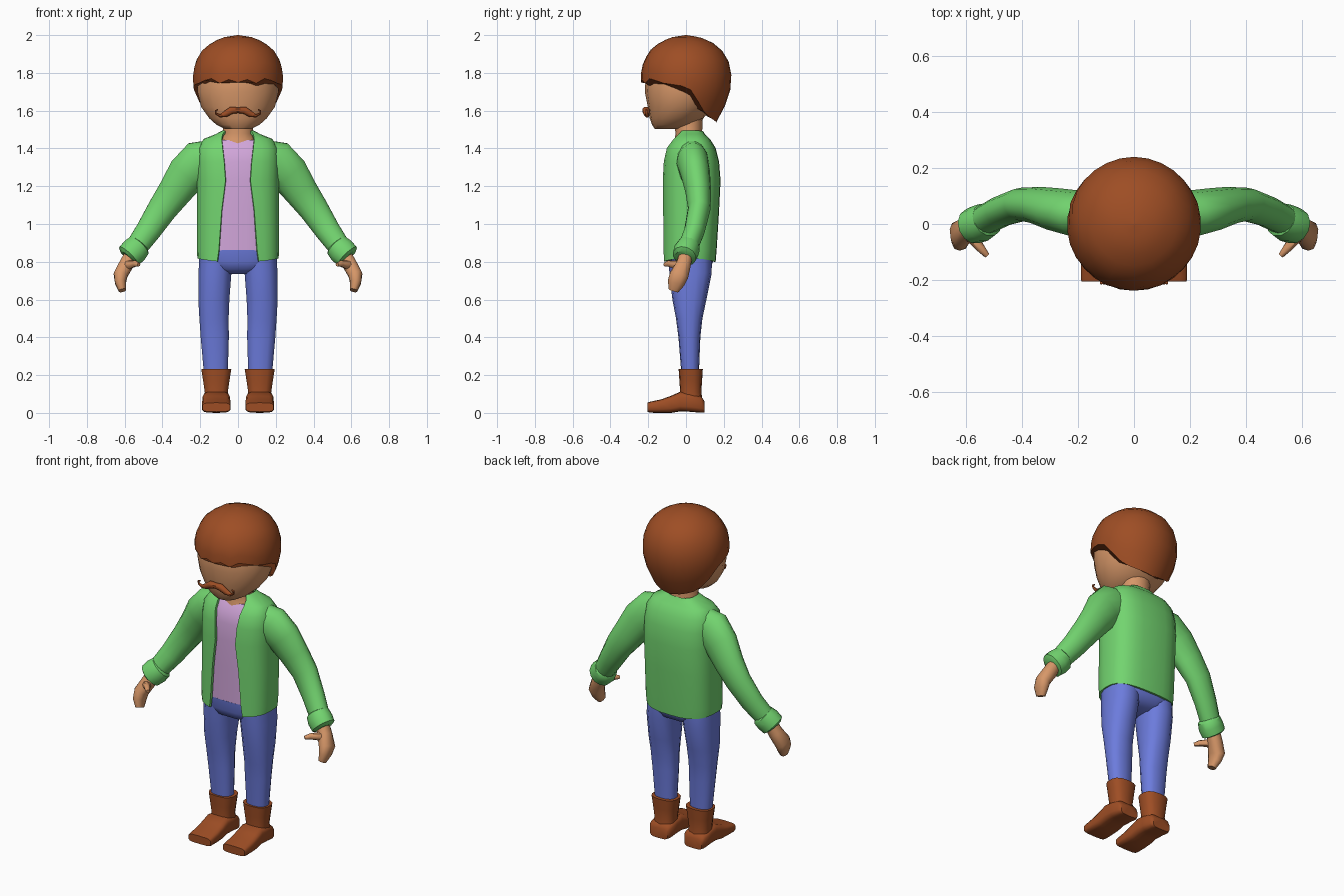
import bpy, bmesh, math
from mathutils import Vector

def material(name, rgb):
    m = bpy.data.materials.new(name)
    m.diffuse_color = (*rgb, 1)
    return m

BROWN = material("chestnut_brown", (0.34, 0.075, 0.018))
SKIN = material("skin", (0.68, 0.31, 0.14))
GREEN = material("green_cloth", (0.17, 0.66, 0.16))
BLUE = material("blue_denim", (0.15, 0.20, 0.72))
PINK = material("lilac_shirt", (0.64, 0.38, 0.70))
X, Y, Z = Vector((1, 0, 0)), Vector((0, 1, 0)), Vector((0, 0, 1))

def spow(v, n):
    return math.copysign(abs(v) ** (2 / n), v)

def loft(name, rings, mat, closed=True, mirror=False, shell=0, angle=45):
    """Skin a list of point rings; closed rings get end caps."""
    bm = bmesh.new()
    vs = [[bm.verts.new(p) for p in r] for r in rings]
    n = len(rings[0])
    for a, b in zip(vs, vs[1:]):
        for i in range(n if closed else n - 1):
            j = (i + 1) % n
            bm.faces.new((a[i], a[j], b[j], b[i]))
    if closed and not shell:
        bm.faces.new(vs[0])
        bm.faces.new(vs[-1])
    bmesh.ops.recalc_face_normals(bm, faces=bm.faces)
    me = bpy.data.meshes.new(name)
    bm.to_mesh(me)
    bm.free()
    me.materials.append(mat)
    ob = bpy.data.objects.new(name, me)
    bpy.context.collection.objects.link(ob)
    if mirror:
        ob.modifiers.new("mirror", 'MIRROR')
    if shell:
        s = ob.modifiers.new("thickness", 'SOLIDIFY')
        s.thickness, s.offset = shell, 0
    bpy.ops.object.select_all(action='DESELECT')
    ob.select_set(True)
    bpy.context.view_layer.objects.active = ob
    bpy.ops.object.convert(target='MESH')
    bpy.ops.object.shade_smooth_by_angle(angle=math.radians(angle))
    return ob

def sweep(name, rows, mat, axis=None, n=2, segs=14, mirror=False, angle=45):
    """Superellipse sections (x, y, z, half width, half depth) along a path."""
    pts = [Vector(r[:3]) for r in rows]
    rings = []
    for k, (p, r) in enumerate(zip(pts, rows)):
        if axis == 'Z':
            u, v = X, Y
        elif axis == 'Y':
            u, v = X, Z
        else:
            t = (pts[min(k + 1, len(pts) - 1)] - pts[max(k - 1, 0)]).normalized()
            u = t.cross(Y).normalized()
            v = t.cross(u)
        ring = []
        for i in range(segs):
            a = 2 * math.pi * (i + 0.5) / segs
            ring.append(p + u * r[3] * spow(math.cos(a), n) + v * r[4] * spow(math.sin(a), n))
        rings.append(ring)
    return loft(name, rings, mat, True, mirror, 0, angle)

def interp(table, t):
    for (a, va), (b, vb) in zip(table, table[1:]):
        if t <= b:
            return va + (vb - va) * max(0, t - a) / (b - a)
    return table[-1][1]

# Head and neck
sweep("head", [(0, -.10, 1.503, .07, .065), (0, -.075, 1.525, .115, .105), (0, -.05, 1.56, .155, .142),
               (0, -.03, 1.62, .198, .172), (0, -.01, 1.70, .218, .208), (0, 0, 1.80, .215, .212),
               (0, 0, 1.90, .16, .16)], SKIN, 'Z', 2.1, 18)
sweep("neck", [(0, .015, 1.40, .12, .085), (0, .015, 1.45, .092, .075), (0, .015, 1.48, .08, .07),
               (0, .01, 1.58, .085, .08)], SKIN, 'Z')

# Hair: a domed shell whose lower edge varies around the head
profile = [(1.53, .155), (1.57, .182), (1.65, .217), (1.72, .237), (1.79, .24), (1.86, .226),
           (1.92, .19), (1.965, .135), (1.99, .07), (2.0, .0)]
edge = [(0, 1.75), (12, 1.765), (24, 1.745), (36, 1.77), (48, 1.76), (60, 1.745), (80, 1.735), (92, 1.725),
        (102, 1.69), (110, 1.63), (125, 1.575), (150, 1.55), (180, 1.535)]
rings = []
for k in range(9):
    ring = []
    for i in range(30):
        d = 360 * i / 30
        low = interp(edge, min(d, 360 - d))
        z = low + (1.994 - low) * math.sin(math.pi / 2 * k / 8)
        r = interp(profile, z)
        a = math.radians(d)
        ring.append((r * math.sin(a), -r * math.cos(a), z))
    rings.append(ring)
rings.append([(0.002 * math.sin(math.tau * i / 30), -0.002 * math.cos(math.tau * i / 30), 2.0) for i in range(30)])
hair = loft("hair", rings, BROWN)

# Moustache with curled tips
sweep("moustache", [(-.002, -.208, 1.602, .016, .018), (.035, -.212, 1.602, .021, .02), (.065, -.208, 1.583, .018, .016),
                    (.095, -.206, 1.573, .010, .012), (.117, -.208, 1.585, .006, .007), (.118, -.21, 1.600, .005, .006),
                    (.106, -.21, 1.606, .004, .005)], BROWN, segs=8, mirror=True)

# Torso: jacket open at the front over a shirt. z, half width, front y, back y, opening
torso = [(.80, .208, -.118, .150, .108), (.86, .211, -.118, .155, .10), (1.07, .211, -.118, .168, .085),
         (1.23, .212, -.118, .176, .065), (1.33, .212, -.113, .168, .072), (1.40, .205, -.098, .150, .08),
         (1.445, .178, -.065, .122, .085), (1.47, .115, -.045, .095, .08), (1.488, .08, -.035, .085, .065)]
N = 2.8
jacket, shirt = [], []
for z, w, f, b, gap in torso:
    def section(t, inset=0):
        y = -spow(math.cos(t), N) * ((b - f) / 2 - inset)
        return ((w - inset) * spow(abs(math.sin(t)), N) * (1 if math.sin(t) >= 0 else -1), (b + f) / 2 + y, z)
    t0 = math.asin((gap / w) ** (N / 2))
    row = [section(t0 + (math.pi - t0) * i / 12) for i in range(13)]
    row[-1] = (0, row[-1][1], z)
    if z == .80:    # hem rises slightly at the hips
        row = [(x, y, z + .018 * (abs(x) / w) ** 3) for x, y, z in row]
    jacket.append(row)
    if .85 < z < 1.46:
        shirt.append([section(math.tau * (i + .5) / 24, .013) for i in range(24)])
loft("jacket", jacket, GREEN, closed=False, mirror=True, shell=.014)
loft("shirt", shirt, PINK)

# Sleeves and rolled cuffs
sweep("sleeve", [(.13, .03, 1.35, .10, .08), (.20, .035, 1.325, .122, .085), (.27, .05, 1.265, .108, .078),
                 (.335, .065, 1.17, .092, .068), (.40, .07, 1.08, .080, .060), (.475, .045, .965, .068, .055),
                 (.55, .005, .86, .058, .052)], GREEN, mirror=True)
sweep("cuff", [(.518, .018, .892, .055, .05), (.525, .015, .884, .068, .062), (.55, .002, .858, .075, .067),
               (.578, -.008, .83, .071, .064), (.584, -.010, .823, .05, .048)], GREEN, segs=12, mirror=True, angle=35)

# Hands with thumbs
sweep("hand", [(.565, 0, .84, .036, .036), (.592, -.014, .785, .040, .040), (.622, -.036, .73, .038, .050),
               (.622, -.052, .69, .030, .046), (.612, -.066, .648, .020, .028)], SKIN, n=2.4, segs=10, mirror=True)
sweep("thumb", [(.60, -.02, .775, .030, .028), (.572, -.055, .785, .023, .022), (.545, -.09, .790, .017, .016),
                (.525, -.113, .785, .010, .010)], SKIN, segs=8, mirror=True)

# Trousers
sweep("hips", [(0, .02, .735, .07, .06), (0, .02, .76, .16, .105), (0, .022, .80, .198, .122),
               (0, .022, .862, .198, .128)], BLUE, 'Z', 2.8, 20)
sweep("trouser_leg", [(.115, .022, .82, .092, .115), (.122, .024, .74, .089, .112), (.128, .018, .60, .084, .090),
                      (.127, .017, .50, .079, .070), (.123, .018, .40, .076, .058), (.117, .022, .20, .064, .046)],
      BLUE, 'Z', 2.4, 14, True)

# Boots: shaft and square-toed foot
sweep("boot_shaft", [(.115, .025, .232, .081, .064), (.115, .025, .17, .071, .060), (.115, .025, .11, .062, .056),
                     (.115, .028, .05, .068, .062)], BROWN, 'Z', 2.6, 14, True)
sweep("boot_foot", [(.115, .097, .032, .058, .031), (.115, .08, .045, .070, .044), (.115, .02, .056, .072, .050),
                    (.115, -.03, .060, .073, .052), (.115, -.08, .045, .075, .045), (.115, -.13, .036, .076, .036),
                    (.115, -.19, .030, .076, .029), (.115, -.205, .030, .074, .024)], BROWN, 'Y', 4, 14, True)
